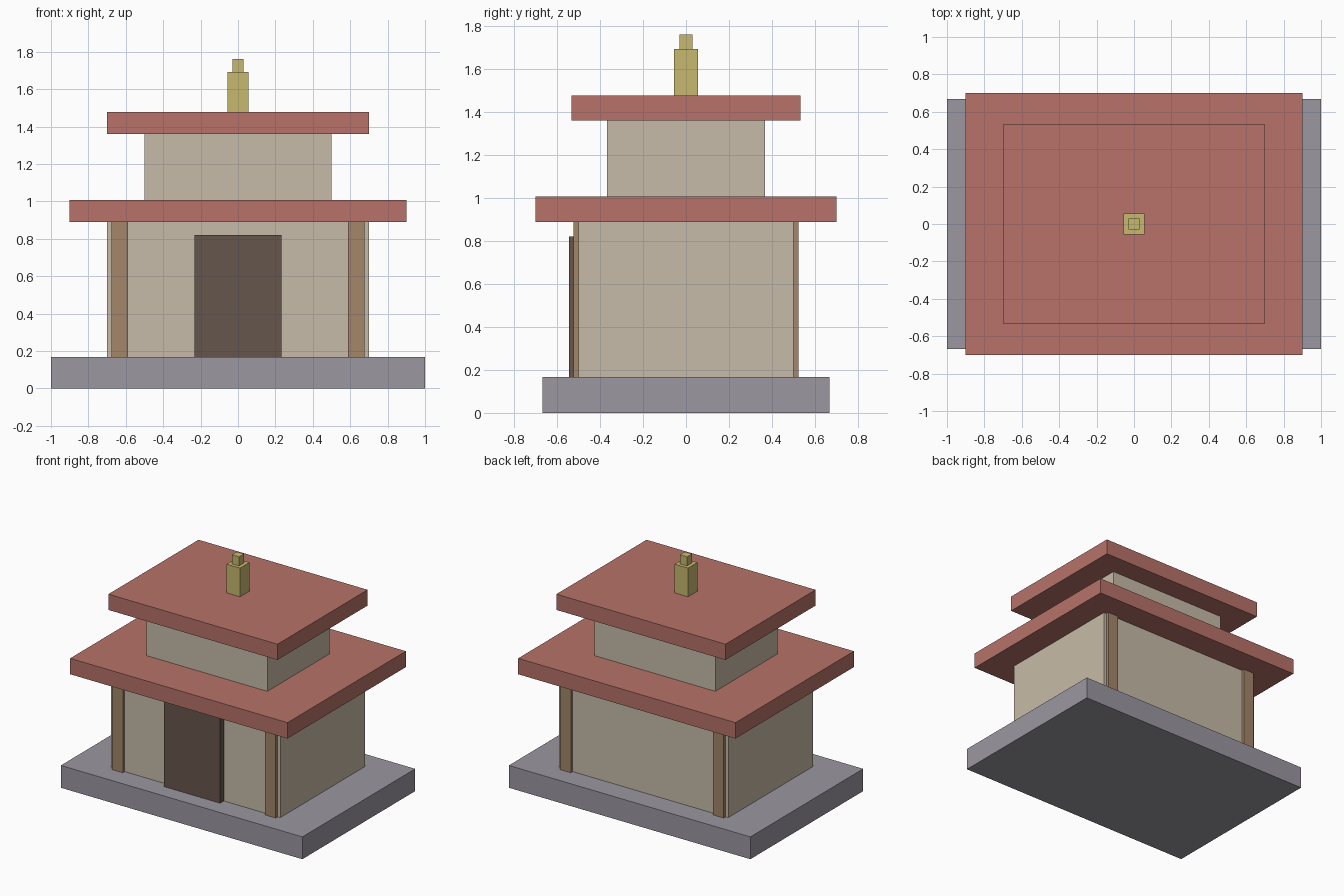
import bpy
import bmesh

if "Cube" in bpy.data.objects:
    bpy.data.objects.remove(bpy.data.objects["Cube"])


def material(name, rgb):
    """Flat colour given as sRGB bytes, stored as linear values."""
    def linear(c):
        c /= 255
        return c / 12.92 if c <= 0.04045 else ((c + 0.055) / 1.055) ** 2.4
    m = bpy.data.materials.new(name)
    m.diffuse_color = (*[linear(c) for c in rgb], 1)
    m.use_nodes = True
    m.node_tree.nodes["Principled BSDF"].inputs["Base Color"].default_value = m.diffuse_color
    return m


stone = material("grey stone", (155, 151, 161))
plaster = material("beige plaster", (199, 187, 168))
tile = material("red roof tile", (183, 114, 104))
wood = material("brown wood", (163, 134, 106))
dark_wood = material("dark door wood", (102, 86, 76))
gold = material("dull gold", (199, 185, 112))


def box(name, x, y, z, mat):
    """Box spanning the (low, high) ranges x, y and z."""
    bm = bmesh.new()
    bmesh.ops.create_cube(bm, size=1)
    for v in bm.verts:
        v.co = [r[0] + (c + 0.5) * (r[1] - r[0]) for c, r in zip(v.co, (x, y, z))]
    mesh = bpy.data.meshes.new(name)
    bm.to_mesh(mesh)
    bm.free()
    mesh.materials.append(mat)
    obj = bpy.data.objects.new(name, mesh)
    bpy.context.collection.objects.link(obj)
    return obj


def tier(name, half_x, half_y, z0, z1, mat):
    """Box centred on the vertical axis."""
    return box(name, (-half_x, half_x), (-half_y, half_y), (z0, z1), mat)


# Stacked tiers, from the ground up
tier("stone_base", 1.0, 0.667, 0, 0.167, stone)
tier("lower_walls", 0.70, 0.50, 0.167, 0.889, plaster)
tier("lower_roof", 0.90, 0.70, 0.889, 1.008, tile)
tier("upper_walls", 0.50, 0.367, 1.008, 1.36, plaster)
tier("upper_roof", 0.70, 0.533, 1.36, 1.478, tile)
tier("finial", 0.056, 0.056, 1.478, 1.693, gold)
tier("finial_tip", 0.03, 0.03, 1.693, 1.76, gold)

# Corner pillars, half sunk into the front and back walls
for side, sx in (("left", -1), ("right", 1)):
    for end, sy in (("front", -1), ("back", 1)):
        cx, cy, h = sx * 0.633, sy * 0.478, 0.0445
        box(f"{end}_{side}_pillar", (cx - h, cx + h), (cy - h, cy + h),
            (0.167, 0.889), wood)

# Door standing proud of the front wall
box("door", (-0.233, 0.233), (-0.544, -0.49), (0.167, 0.82), dark_wood)
